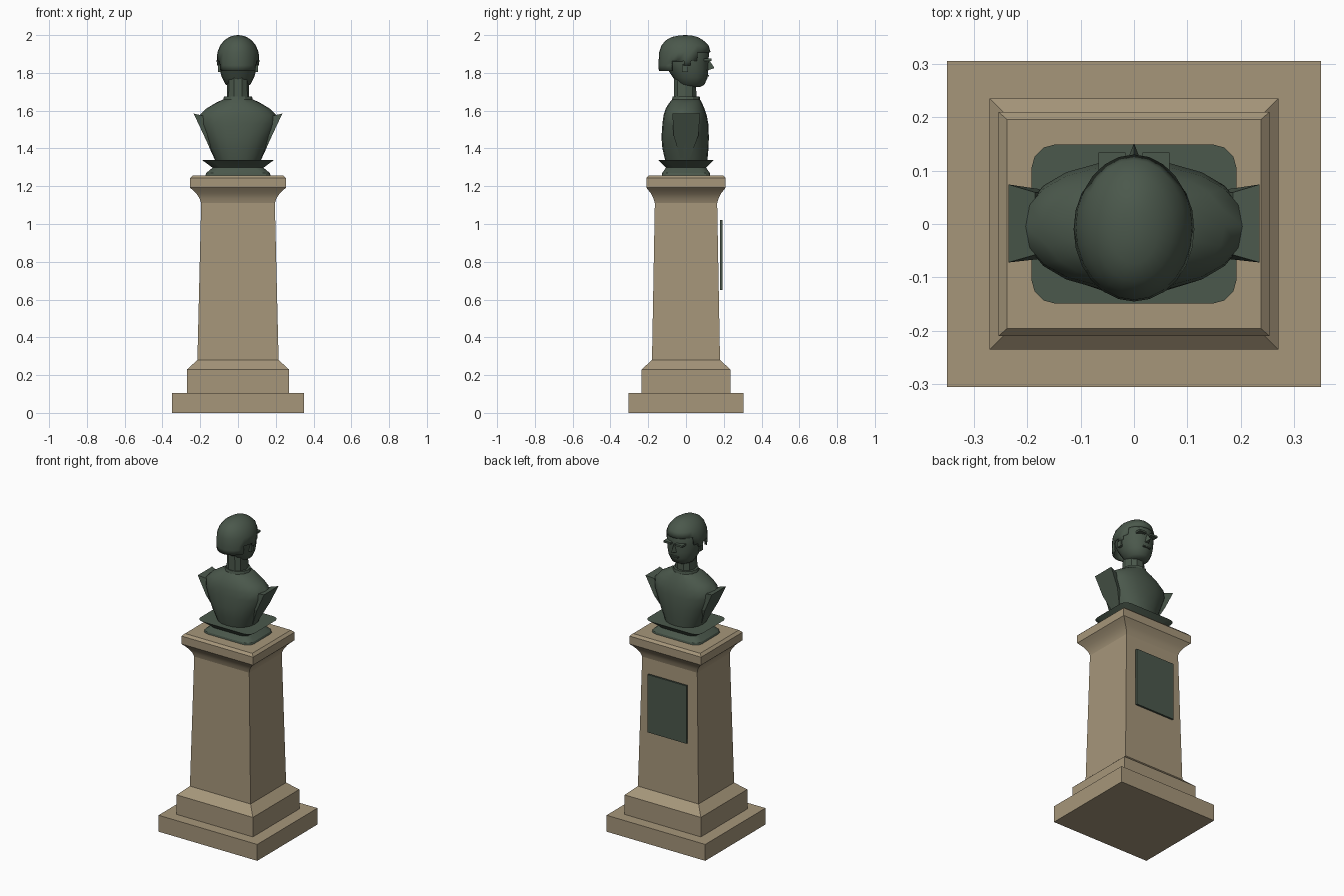
import bpy, bmesh, math
from mathutils import Vector

old = bpy.data.objects.get("Cube")
if old:
    bpy.data.objects.remove(old, do_unlink=True)


def material(name, rgb):
    m = bpy.data.materials.new(name)
    m.use_nodes = True
    m.diffuse_color = (*rgb, 1)
    m.node_tree.nodes["Principled BSDF"].inputs["Base Color"].default_value = (*rgb, 1)
    return m


stone = material("tan stone", (0.38, 0.305, 0.195))
bronze = material("green bronze", (0.07, 0.098, 0.072))


def finish(name, bm, mat, angle=None):
    bmesh.ops.recalc_face_normals(bm, faces=bm.faces)
    me = bpy.data.meshes.new(name)
    bm.to_mesh(me)
    bm.free()
    me.materials.append(mat)
    ob = bpy.data.objects.new(name, me)
    bpy.context.collection.objects.link(ob)
    if angle:
        bpy.ops.object.select_all(action="DESELECT")
        ob.select_set(True)
        bpy.context.view_layer.objects.active = ob
        bpy.ops.object.shade_smooth_by_angle(angle=math.radians(angle))
    return ob


def loft(rings, caps=(True, True)):
    """Skin a stack of equal point rings."""
    bm = bmesh.new()
    rows = [[bm.verts.new(p) for p in r] for r in rings]
    n = len(rows[0])
    for a, b in zip(rows, rows[1:]):
        for i in range(n):
            j = (i + 1) % n
            bm.faces.new((a[i], a[j], b[j], b[i]))
    if caps[0]:
        bm.faces.new(rows[0][::-1])
    if caps[1]:
        bm.faces.new(rows[-1])
    return bm


def rect(z, x, y):
    return [(-x, -y, z), (x, -y, z), (x, y, z), (-x, y, z)]


def oval(z, x, back, front, n=16, power=2.0):
    """Superellipse ring that reaches from y = back to y = front."""
    mid, ry = (front + back) / 2, (front - back) / 2
    pts = []
    for i in range(n):
        t = math.tau * i / n
        c, s = math.cos(t), math.sin(t)
        pts.append((x * math.copysign(abs(c) ** (2 / power), c),
                    mid + ry * math.copysign(abs(s) ** (2 / power), s), z))
    return pts


def round_rect(z, x, y, r=0.045, steps=3):
    pts = []
    for k, (sx, sy) in enumerate(((1, 1), (-1, 1), (-1, -1), (1, -1))):
        for i in range(steps + 1):
            t = math.pi / 2 * (k + i / steps)
            pts.append((sx * (x - r) + r * math.cos(t),
                        sy * (y - r) + r * math.sin(t), z))
    return pts


def block(name, lo, hi, mat):
    x, y = (lo[0] + hi[0]) / 2, (lo[1] + hi[1]) / 2
    w, d = (hi[0] - lo[0]) / 2, (hi[1] - lo[1]) / 2
    rings = [[(x + p[0], y + p[1], z) for p in rect(z, w, d)] for z in (lo[2], hi[2])]
    return finish(name, loft(rings), mat)


# Pedestal
finish("plinth", loft([rect(0, .35, .305), rect(.105, .35, .305)]), stone)
finish("pedestal_foot", loft([rect(.105, .27, .235), rect(.23, .27, .235),
                              rect(.28, .215, .18)]), stone)
finish("pedestal_shaft", loft([rect(.28, .215, .18), rect(1.11, .195, .165)]), stone)
finish("pedestal_cap", loft([rect(1.11, .195, .165), rect(1.135, .203, .172),
                             rect(1.16, .22, .184), rect(1.18, .24, .2),
                             rect(1.192, .254, .21), rect(1.243, .254, .21),
                             rect(1.258, .238, .196)]), stone, 30)
block("plaque", (-.138, .18, .65), (.138, .192, 1.02), bronze)

# Bust foot
finish("bust_foot", loft([round_rect(1.258, .172, .128), round_rect(1.27, .168, .126),
                          round_rect(1.298, .135, .106), round_rect(1.34, .192, .149)]),
       bronze, 25)

# Torso: height, half width, back, front
torso = [(1.335, .12, -.11, .113), (1.4, .15, -.125, .119), (1.46, .175, -.13, .121),
         (1.53, .206, -.125, .118), (1.575, .205, -.119, .11), (1.61, .17, -.108, .098),
         (1.64, .12, -.09, .085), (1.66, .078, -.072, .074)]
finish("torso", loft([oval(z, x, b, f, 20, 2.2) for z, x, b, f in torso]), bronze, 40)

# Arm cuts: slanted tapered slabs with a recessed panel on each side
outline = [(-.072, 1.585), (.074, 1.585), (.066, 1.47), (.022, 1.35),
           (-.03, 1.35), (-.066, 1.47)]
for side, label in ((1, "left"), (-1, "right")):
    outer = [(side * (.125 + .468 * (z - 1.35)), y, z) for y, z in outline]
    inner = [(p[0] - side * .05, p[1] * .8, p[2] - .012) for p in outer]
    bm = loft([inner, outer])
    bm.faces.ensure_lookup_table()
    bmesh.ops.inset_region(bm, faces=[bm.faces[-1]], thickness=.016, depth=-.004)
    finish(label + "_arm_cut", bm, bronze)

# Collar and neck
finish("collar", loft([oval(1.645, .082, -.077, .077, 12), oval(1.676, .074, -.07, .072, 12)]),
       bronze, 25)
finish("neck", loft([oval(1.65, .06, -.066, .058, 10, 2.4),
                     oval(1.78, .056, -.066, .055, 10, 2.4)]), bronze, 25)

# Face and skull: height, half width, back, front
skull = [(1.725, .04, -.01, .075), (1.738, .066, -.045, .098), (1.775, .085, -.068, .114),
         (1.815, .097, -.095, .118), (1.86, .104, -.12, .119), (1.91, .101, -.125, .122),
         (1.95, .085, -.1, .1), (1.975, .05, -.06, .06)]
finish("head", loft([oval(z, x, b, f, 16, 2.1) for z, x, b, f in skull]), bronze, 45)

# Hair shell with a stepped hairline
shell = [(1.81, .108, -.144, .118), (1.84, .111, -.145, .122), (1.862, .113, -.145, .126),
         (1.91, .109, -.142, .13), (1.945, .095, -.13, .12), (1.972, .073, -.108, .092),
         (1.99, .046, -.075, .062), (1.998, .02, -.035, .03)]
bm = loft([oval(z, x, b, f, 24) for z, x, b, f in shell], (False, False))
hairline = [(-.08, 1.81), (-.022, 1.862), (.012, 1.84), (.062, 1.862), (1, 1.91)]


def below_hairline(face):
    c = face.calc_center_median()
    return c.z < next(z for y, z in hairline if c.y < y)


bmesh.ops.delete(bm, geom=[f for f in bm.faces if below_hairline(f)], context="FACES")
top = [v for v in bm.verts if v.co.z > 1.997]
top.sort(key=lambda v: math.atan2(v.co.y, v.co.x))
apex = bm.verts.new((0, -.003, 2))
for i, v in enumerate(top):
    bm.faces.new((top[i - 1], v, apex))
hair = finish("hair", bm, bronze, 40)
thick = hair.modifiers.new("thickness", "SOLIDIFY")
thick.thickness = .014
thick.offset = -1

# Nose
bm = bmesh.new()
for p in ((-.017, .108, 1.812), (.017, .108, 1.812), (0, .151, 1.825), (0, .116, 1.878)):
    bm.verts.new(p)
bmesh.ops.convex_hull(bm, input=bm.verts)
finish("nose", bm, bronze)

# Brows, ears and mouth
for side, label in ((1, "left"), (-1, "right")):
    xs = sorted((side * .016, side * .066))
    block(label + "_brow", (xs[0], .095, 1.864), (xs[1], .134, 1.876), bronze)
    xs = sorted((side * .085, side * .107))
    block(label + "_ear", (xs[0], -.02, 1.805), (xs[1], .01, 1.845), bronze)
block("mouth", (-.026, .1, 1.781), (.026, .121, 1.789), bronze)
